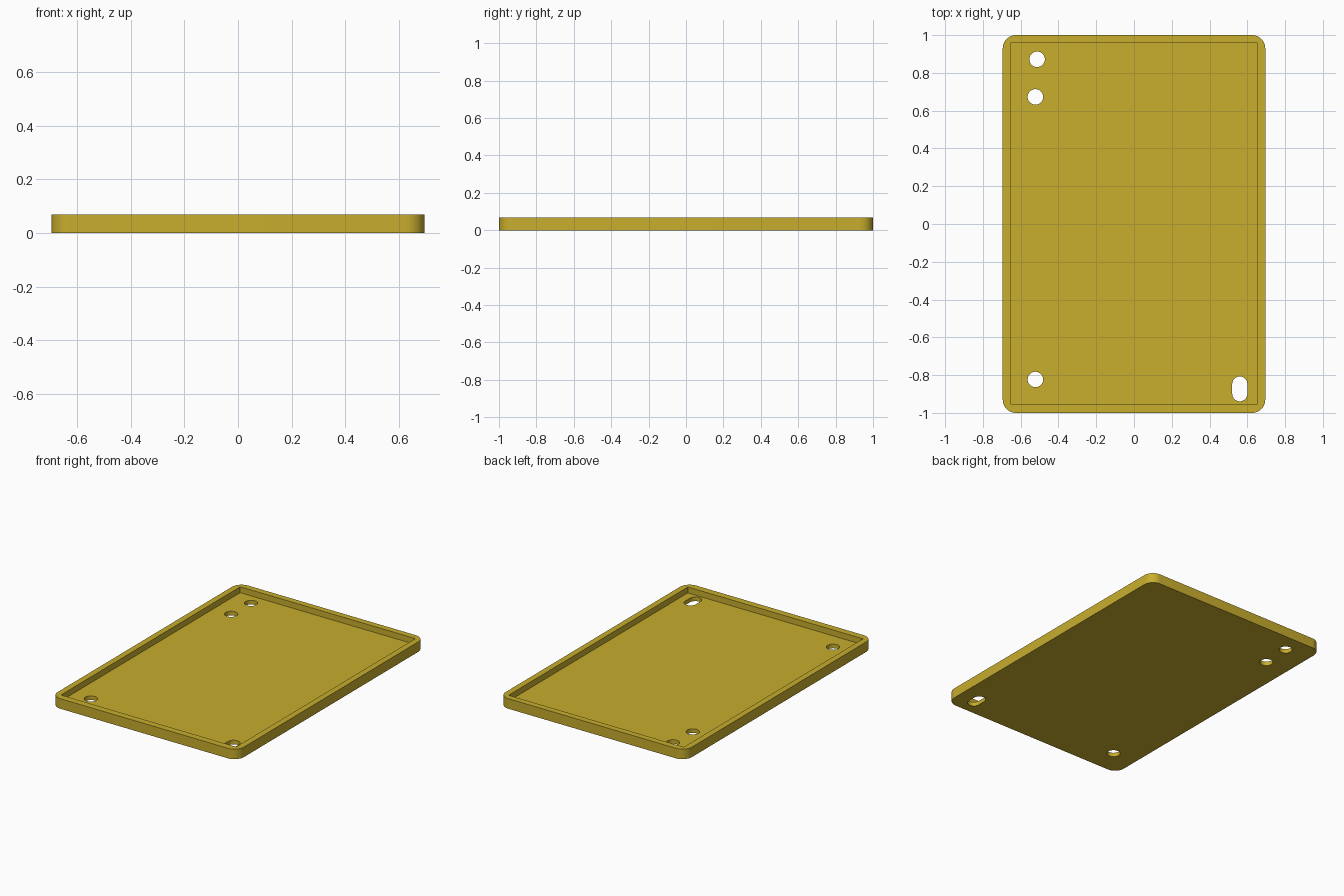
import bpy
import bmesh
from math import sin, cos, pi

cube = bpy.data.objects.get("Cube")
if cube:
    bpy.data.objects.remove(cube, do_unlink=True)

HEIGHT, FLOOR = 0.068, 0.028

mustard = bpy.data.materials.new("mustard yellow")
mustard.use_nodes = True
colour = (0.578, 0.418, 0.027, 1)
mustard.diffuse_color = colour
mustard.node_tree.nodes["Principled BSDF"].inputs["Base Color"].default_value = colour


def prism(name, centre, half, radius, z0, z1, steps=10):
    """Upright prism on a rounded rectangle; full radius gives a circle or slot."""
    points = []
    for quarter, (sx, sy) in enumerate([(1, 1), (-1, 1), (-1, -1), (1, -1)]):
        for i in range(steps + 1 if radius else 1):
            a = (quarter + i / steps) * pi / 2
            points.append((centre[0] + sx * (half[0] - radius) + radius * cos(a),
                           centre[1] + sy * (half[1] - radius) + radius * sin(a), z0))
    bm = bmesh.new()
    verts = [bm.verts.new(p) for p in points]
    bm.faces.new(verts)
    bmesh.ops.remove_doubles(bm, verts=bm.verts[:], dist=1e-5)
    top = bmesh.ops.extrude_face_region(bm, geom=bm.faces[:])["geom"]
    bmesh.ops.translate(bm, vec=(0, 0, z1 - z0),
                        verts=[g for g in top if isinstance(g, bmesh.types.BMVert)])
    bmesh.ops.recalc_face_normals(bm, faces=bm.faces[:])
    mesh = bpy.data.meshes.new(name)
    bm.to_mesh(mesh)
    bm.free()
    mesh.materials.append(mustard)
    obj = bpy.data.objects.new(name, mesh)
    bpy.context.collection.objects.link(obj)
    return obj


# Shallow tray with rounded outer corners
tray = prism("tray", (0, 0), (0.695, 1.0), 0.07, 0, HEIGHT)

# Square-cornered recess, three round holes and one slot
cutters = [prism("recess_cutter", (0, 0.002), (0.654, 0.956), 0, FLOOR, HEIGHT + 0.1)]
for x, y in [(-0.513, 0.872), (-0.522, 0.673), (-0.522, -0.823)]:
    cutters.append(prism("hole_cutter", (x, y), (0.041, 0.041), 0.041, -0.1, HEIGHT + 0.1))
cutters.append(prism("slot_cutter", (0.56, -0.873), (0.04, 0.066), 0.04, -0.1, HEIGHT + 0.1))

bpy.ops.object.select_all(action="DESELECT")
tray.select_set(True)
bpy.context.view_layer.objects.active = tray
for cutter in cutters:
    cutter.hide_render = True
    cut = tray.modifiers.new("cut", "BOOLEAN")
    cut.operation = "DIFFERENCE"
    cut.solver = "EXACT"
    cut.object = cutter
    bpy.ops.object.modifier_apply(modifier=cut.name)
    bpy.data.objects.remove(cutter, do_unlink=True)

# Smooth the curved walls, keep the rims crisp
bpy.ops.object.shade_smooth_by_angle(angle=pi / 6)
